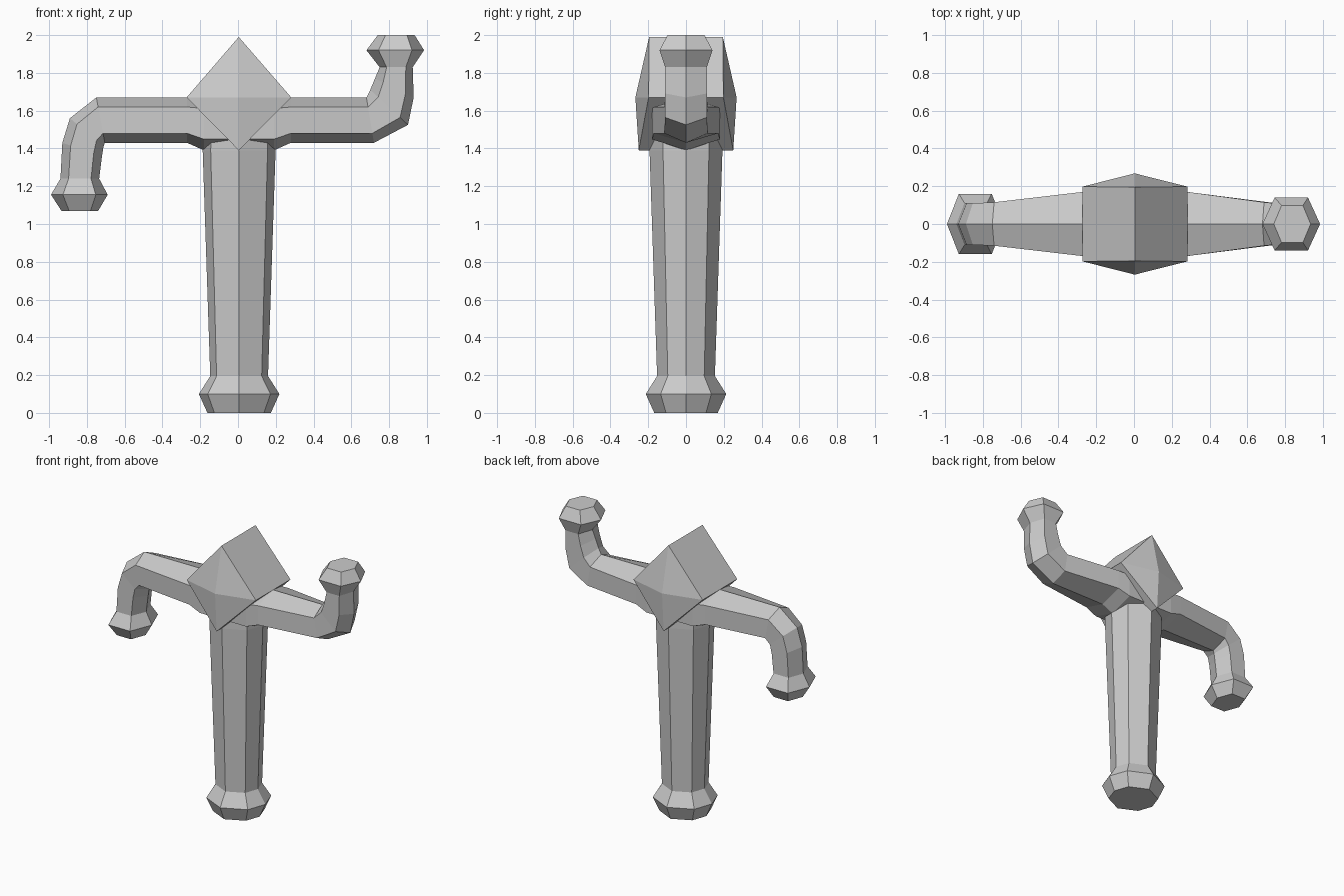
import bpy, bmesh

if "Cube" in bpy.data.objects:
    bpy.data.objects.remove(bpy.data.objects["Cube"])


def make_object(name, bm):
    bmesh.ops.recalc_face_normals(bm, faces=bm.faces)
    mesh = bpy.data.meshes.new(name)
    bm.to_mesh(mesh)
    bm.free()
    obj = bpy.data.objects.new(name, mesh)
    bpy.context.collection.objects.link(obj)
    return obj


def loft(name, rings):
    """Skin a list of equal-sized point rings and cap both ends."""
    bm = bmesh.new()
    loops = [[bm.verts.new(p) for p in ring] for ring in rings]
    n = len(loops[0])
    for a, b in zip(loops, loops[1:]):
        for i in range(n):
            j = (i + 1) % n
            bm.faces.new((a[i], a[j], b[j], b[i]))
    bm.faces.new(loops[0])
    bm.faces.new(loops[-1])
    return make_object(name, bm)


def hex_section(top, bottom, w):
    """Six-sided section with ridges on y = 0 and flat sides at y = +-w."""
    def at(t):
        return [top[k] + (bottom[k] - top[k]) * t for k in (0, 1)]
    stops = ((0, 0), (0.21, w), (0.79, w), (1, 0), (0.79, -w), (0.21, -w))
    return [(at(t)[0], y, at(t)[1]) for t, y in stops]


# Handle: tapered post with a flared foot
unit = [(0, -1), (0.78, -0.63), (1, 0), (0.78, 0.63),
        (0, 1), (-0.78, 0.63), (-1, 0), (-0.78, -0.63)]
profile = [(0.168, 0), (0.213, 0.1), (0.153, 0.195), (0.193, 1.39), (0.19, 1.5)]
loft("handle", [[(0.006 + r * x, r * y, z) for x, y in unit] for r, z in profile])

# Crossbar: left end hooks down, right end hooks up, both with flared tips
sections = [
    ((-0.935, 1.07), (-0.74, 1.07), 0.11),
    ((-0.99, 1.155), (-0.69, 1.155), 0.16),
    ((-0.94, 1.24), (-0.735, 1.24), 0.11),
    ((-0.93, 1.43), (-0.72, 1.36), 0.11),
    ((-0.89, 1.56), (-0.712, 1.41), 0.11),
    ((-0.75, 1.67), (-0.705, 1.43), 0.115),
    ((-0.27, 1.67), (-0.27, 1.43), 0.17),
    ((-0.18, 1.67), (-0.18, 1.39), 0.18),
    ((0.19, 1.67), (0.19, 1.39), 0.18),
    ((0.28, 1.67), (0.28, 1.43), 0.17),
    ((0.68, 1.67), (0.72, 1.43), 0.115),
    ((0.70, 1.71), (0.90, 1.525), 0.11),
    ((0.725, 1.77), (0.93, 1.67), 0.11),
    ((0.75, 1.83), (0.925, 1.83), 0.11),
    ((0.68, 1.92), (0.985, 1.92), 0.14),
    ((0.74, 2.0), (0.935, 2.0), 0.098),
]
loft("crossbar", [hex_section(*s) for s in sections])

# Centre block: diamond prism with a raised point on the front and back
bm = bmesh.new()
ends = []
for s in (-1, 1):
    ring = [bm.verts.new(p) for p in ((0.004, s * 0.195, 1.99), (0.282, s * 0.198, 1.67),
                                      (0.004, s * 0.25, 1.39), (-0.272, s * 0.198, 1.67))]
    tip = bm.verts.new((0.004, s * 0.268, 1.67))
    for i in range(4):
        bm.faces.new((ring[i], ring[(i + 1) % 4], tip))
    ends.append(ring)
for i in range(4):
    j = (i + 1) % 4
    bm.faces.new((ends[0][i], ends[0][j], ends[1][j], ends[1][i]))
make_object("centre_block", bm)
